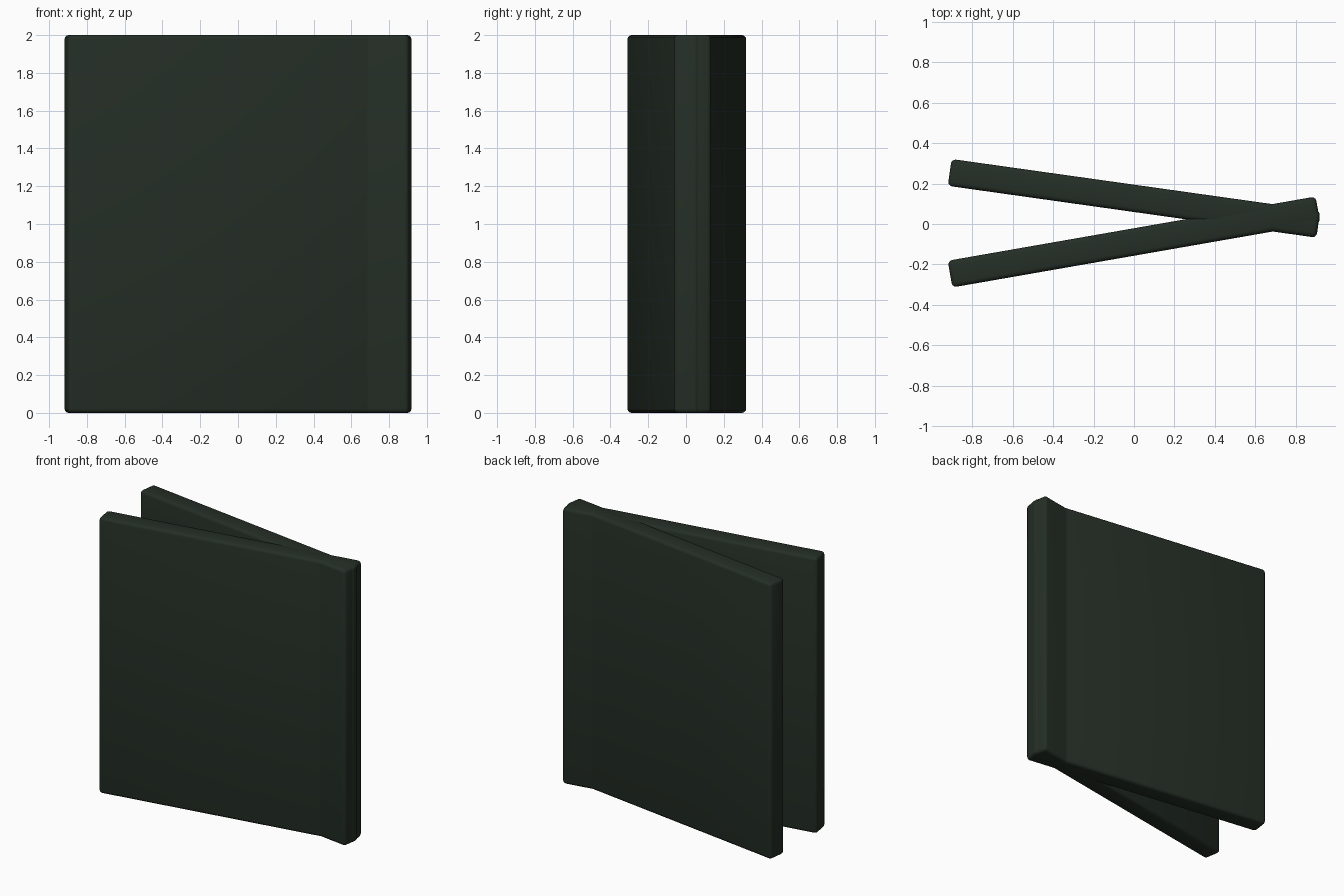
import bpy
import math

if "Cube" in bpy.data.objects:
    bpy.data.objects.remove(bpy.data.objects["Cube"])

# Single dark green finish
green = bpy.data.materials.new("dark_green")
green.use_nodes = True
colour = (0.018, 0.028, 0.019, 1)
green.diffuse_color = colour
green.node_tree.nodes["Principled BSDF"].inputs["Base Color"].default_value = colour


def panel(name, y, angle, length, thickness=0.134, height=2.0):
    """Upright rounded slab, turned about the vertical axis."""
    bpy.ops.mesh.primitive_cube_add(size=1, location=(0, y, height / 2))
    ob = bpy.context.object
    ob.name = name
    ob.scale = (length, thickness, height)
    bpy.ops.object.transform_apply(location=False, rotation=False, scale=True)
    ob.rotation_euler.z = math.radians(angle)
    ob.data.materials.append(green)
    bevel = ob.modifiers.new("rounded_edges", "BEVEL")
    bevel.width = 0.022
    bevel.segments = 3
    bpy.ops.object.modifier_apply(modifier=bevel.name)
    bpy.ops.object.shade_smooth_by_angle(angle=math.radians(40))
    return ob


# Two covers that cross near the spine and spread open on the other side
panel("front_cover", -0.089, 9.9, 1.848)
panel("back_cover", 0.127, -8.0, 1.842)
